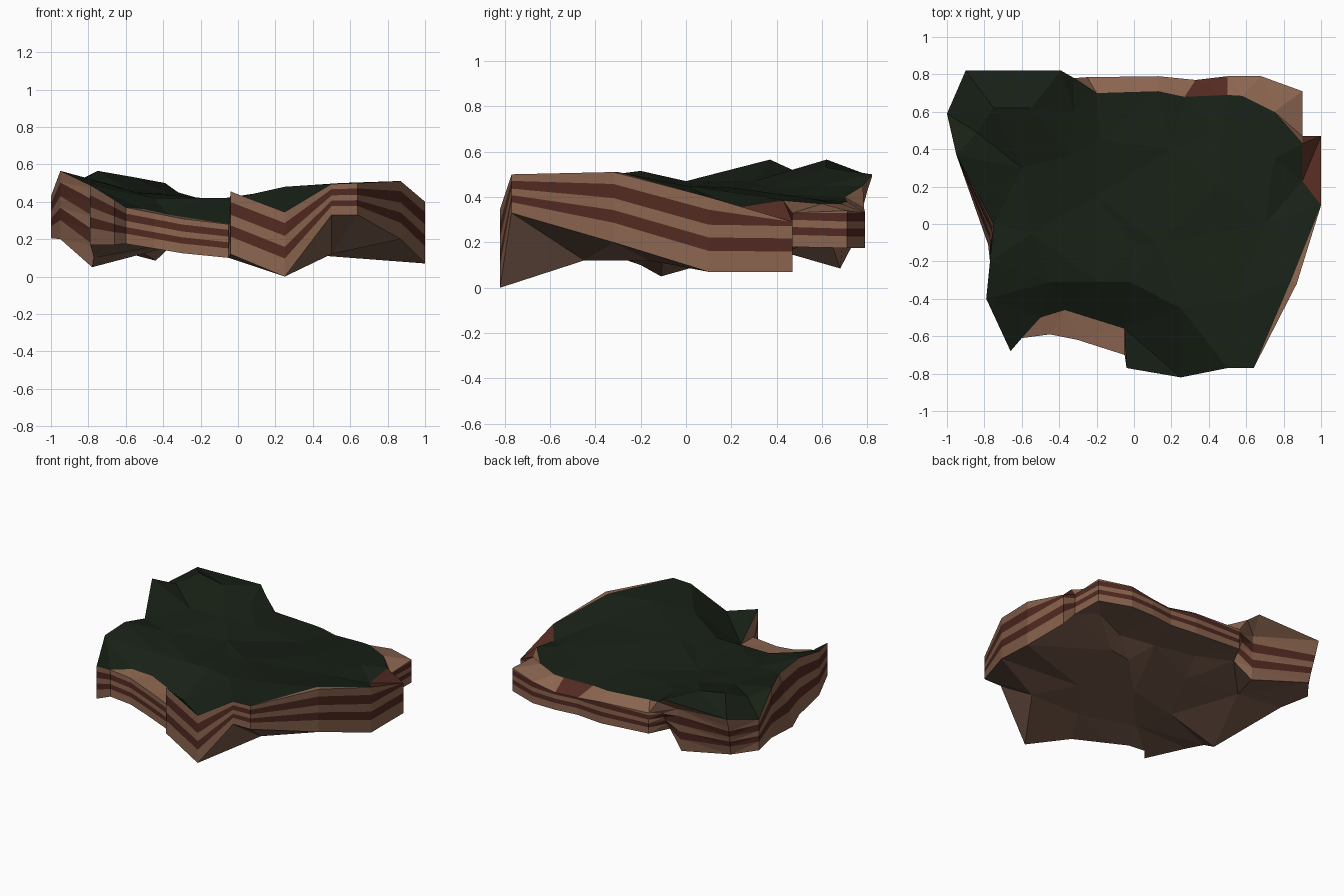
import bpy, bmesh
from mathutils import Vector
from mathutils.geometry import delaunay_2d_cdt

if "Cube" in bpy.data.objects:
    bpy.data.objects.remove(bpy.data.objects["Cube"])

# Cliff rim, counter-clockwise: x, y, top z, bottom z
RIM = [
    (-.04, -.77, .455, .12), (.25, -.82, .345, 0), (.5, -.77, .495, .33),
    (.64, -.77, .50, .33), (.87, -.32, .51, .20), (1, .10, .40, .07),
    (1, .47, .39, .07), (.9, .47, .37, .18), (.9, .71, .36, .175),
    (.68, .79, .36, .175), (.5, .79, .35, .175), (.33, .77, .35, .175),
    (.13, .79, .36, .175), (-.25, .785, .36, .2), (-.33, .76, .38, .22),
    (-.43, .71, .40, .085), (-.9, .80, .43, .2), (-1, .59, .43, .205),
    (-.95, .37, .565, .20), (-.75, 0, .47, .05), (-.77, -.2, .515, .1),
    (-.79, -.4, .49, .17), (-.66, -.68, .41, .17), (-.6, -.61, .37, .175),
    (-.45, -.59, .34, .15), (-.3, -.62, .31, .125), (-.05, -.70, .28, .10)]
# Places where the cliff is worn down to a lower ledge
WORN = {6: .29, 7: .33, 8: .34, 9: .33, 10: .3, 11: .3, 12: .33, 13: .35}
# Places where the grass edge or the foot of the cliff is set back from the rim
GRASS_EDGE = {4: (.84, -.30, .51), 6: (.9, .23, .355), 7: (.9, .43, .385),
              8: (.75, .60, .37), 9: (.58, .685, .37), 10: (.5, .69, .37),
              11: (.27, .68, .37), 12: (.13, .71, .38), 13: (-.2, .70, .40),
              14: (-.32, .78, .45), 15: (-.39, .82, .50), 16: (-.9, .82, .49),
              24: (-.5, -.50, .36), 25: (-.37, -.46, .33), 26: (-.05, -.56, .28)}
FOOT = {14: (-.32, .64, .2), 15: (-.44, .68, .085), 16: (-.88, .74, .2),
        19: (-.78, -.11, .05)}
# Inner relief of the grass and of the underside
HILLS = [(-.75, .62, .565), (-.84, .49, .51), (-.35, .36, .44), (-.2, .15, .40),
         (-.18, .45, .41), (-.45, -.31, .42), (-.19, -.31, .42),
         (-.02, -.31, .42), (0, -.11, .42), (.13, -.11, .45), (.25, -.45, .48),
         (.46, .22, .44), (.47, .5, .40), (.7, 0, .45), (.2, .4, .40),
         (.75, .35, .40), (-.55, -.05, .45), (.55, -.4, .50), (-.6, .3, .47),
         (-.55, .62, .53), (-.32, .6, .45)]
HOLLOWS = [(.5, -.45, .12), (.34, -.16, .12), (0, 0, .13), (-.4, -.1, .15),
           (.48, .34, .12), (.3, .3, .13), (.47, .42, .2), (.75, .55, .2),
           (.2, .45, .21), (-.1, .5, .22), (-.2, .3, .17), (-.6, .35, .18),
           (.1, -.45, .12), (-.35, -.4, .18)]


def material(name, rgb):
    m = bpy.data.materials.new(name)
    m.diffuse_color = (*rgb, 1)
    m.use_nodes = True
    m.node_tree.nodes["Principled BSDF"].inputs["Base Color"].default_value = m.diffuse_color
    return m


def make(name, verts, faces, mats, indices=None):
    me = bpy.data.meshes.new(name)
    me.from_pydata([tuple(v) for v in verts], [], faces)
    for m in mats:
        me.materials.append(m)
    if indices:
        me.polygons.foreach_set("material_index", indices)
    bm = bmesh.new()
    bm.from_mesh(me)
    bmesh.ops.remove_doubles(bm, verts=bm.verts, dist=1e-4)
    bmesh.ops.triangulate(bm, faces=bm.faces)
    bm.to_mesh(me)
    bm.free()
    ob = bpy.data.objects.new(name, me)
    bpy.context.collection.objects.link(ob)
    return ob


def sheet(name, border, inner, mat, flip=False):
    """Triangulated land surface inside a border loop."""
    pts = border + inner
    n = len(border)
    edges = [(i, (i + 1) % n) for i in range(n)]
    flat = [Vector(p[:2]) for p in pts]
    out, _, tris, source, _, _ = delaunay_2d_cdt(flat, edges, [], 1, 1e-6)
    verts = [(v.x, v.y, pts[s[0]][2] if s else .3) for v, s in zip(out, source)]
    tris = [tuple(reversed(t)) if flip else tuple(t) for t in tris]
    make(name, verts, tris, [mat])


tan = material("tan_rock", (.26, .13, .08))
red = material("red_rock", (.085, .023, .015))
grass = material("grass", (.009, .015, .008))
earth = material("earth", (.19, .105, .072))

# Border loops
n = len(RIM)
foot = [FOOT.get(i, (x, y, zb)) for i, (x, y, zt, zb) in enumerate(RIM)]
edge = [GRASS_EDGE.get(i, (x, y, zt)) for i, (x, y, zt, zb) in enumerate(RIM)]

# Layered cliff: five strata, then the ledge up to the grass
rings = []
for f in (0, .28, .46, .63, .83, 1):
    ring = []
    for i, (x, y, zt, zb) in enumerate(RIM):
        p = Vector(foot[i]).lerp(Vector((x, y, zt)), f)
        p.z = min(p.z, WORN.get(i, 9))
        ring.append(p)
    rings.append(ring)
rings.append([Vector(p) for p in edge])
faces, idx = [], []
for r in range(len(rings) - 1):
    for i in range(n):
        j = (i + 1) % n
        faces.append((r * n + i, r * n + j, (r + 1) * n + j, (r + 1) * n + i))
        ledge_red = r == 5 and i in (5, 6, 10)
        idx.append(1 if r in (1, 3) or ledge_red else 0)
make("strata_cliff", [p for ring in rings for p in ring], faces, [tan, red], idx)

# Grass top and earth underside
sheet("grass_top", edge, HILLS, grass)
sheet("earth_underside", foot, HOLLOWS, earth, flip=True)
